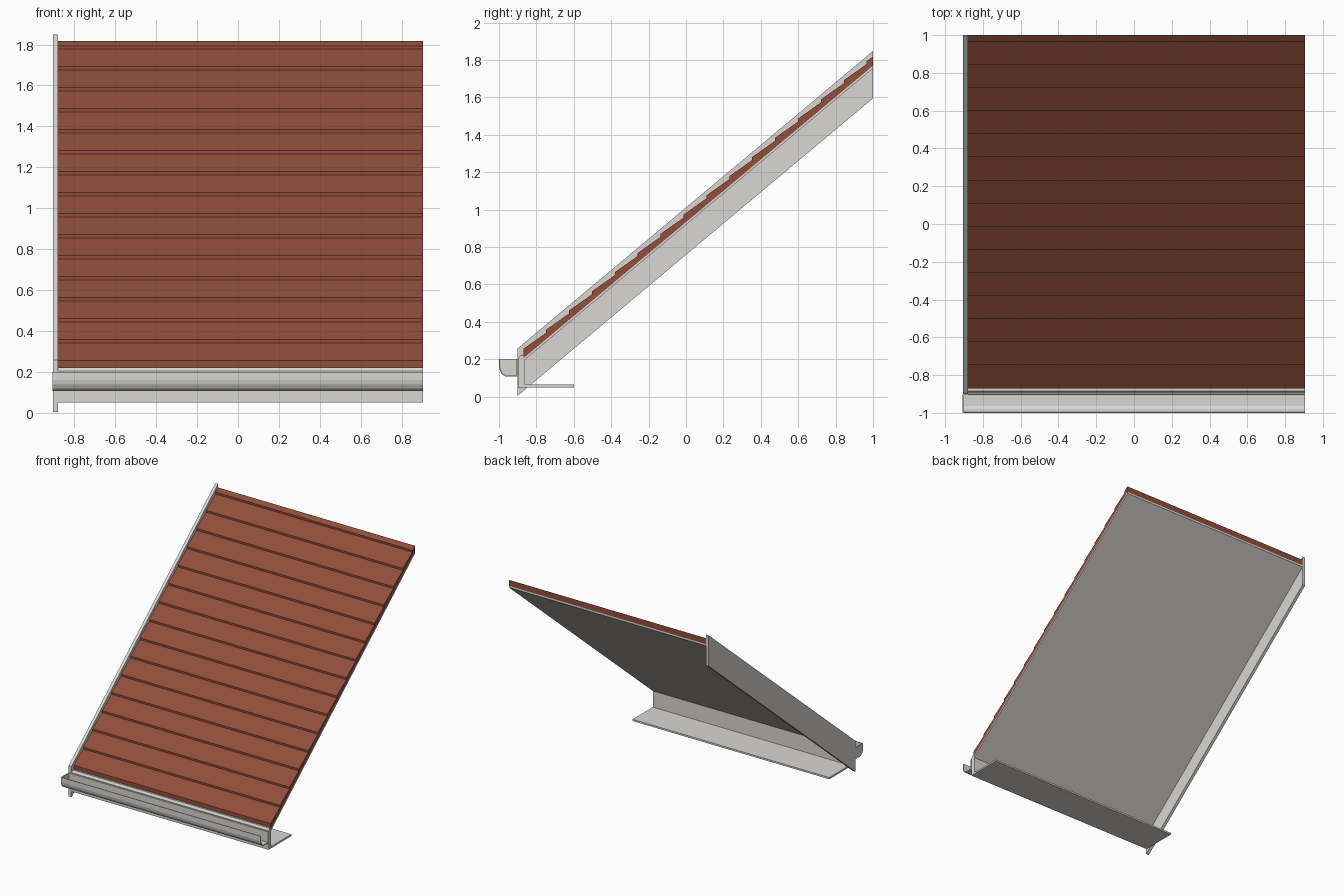
import bpy, bmesh, math

if "Cube" in bpy.data.objects:
    bpy.data.objects.remove(bpy.data.objects["Cube"])

X0, X1 = -0.905, 0.905      # overall width
XB = -0.88                  # inner face of the verge board
SLOPE = 0.837               # roof pitch, rise per unit run


def material(name, rgb):
    m = bpy.data.materials.new(name)
    m.diffuse_color = (*rgb, 1)
    m.use_nodes = True
    m.node_tree.nodes["Principled BSDF"].inputs["Base Color"].default_value = m.diffuse_color
    return m


TILE = material("terracotta", (0.285, 0.076, 0.043))
TRIM = material("off_white", (0.69, 0.68, 0.65))


def extrude(name, profile, x0, x1, mat):
    """Sweep a (y, z) outline along x into a closed solid."""
    bm = bmesh.new()
    face = bm.faces.new([bm.verts.new((x0, y, z)) for y, z in profile])
    out = bmesh.ops.extrude_face_region(bm, geom=[face])
    moved = [v for v in out["geom"] if isinstance(v, bmesh.types.BMVert)]
    bmesh.ops.translate(bm, verts=moved, vec=(x1 - x0, 0, 0))
    bmesh.ops.recalc_face_normals(bm, faces=bm.faces)
    me = bpy.data.meshes.new(name)
    bm.to_mesh(me)
    bm.free()
    me.materials.append(mat)
    ob = bpy.data.objects.new(name, me)
    bpy.context.collection.objects.link(ob)
    return ob


# Overlapping tile courses: stepped upper edge, straight underside
STEP, RISE, LIP = 0.1224, 0.1026, 0.016
tiles = [(1, 1.77), (-0.87, 0.205)]
for i in range(16):
    y, z = -0.87 + i * STEP, 0.255 + i * RISE
    tiles.append((y, z))
    y2 = min(y + STEP, 1)
    tiles.append((y2, z + (RISE - LIP) * (y2 - y) / STEP))
extrude("roof_tiles", tiles, XB, X1, TILE)

# Thin decking under the tiles
extrude("roof_deck", [(-0.87, 0.19), (-0.87, 0.205), (1, 1.77), (1, 1.755)], XB, X1, TRIM)

# Sloping verge board on the left edge
extrude("verge_board", [(-0.9, 0.005), (-0.9, 0.258), (1, 1.848), (1, 1.595)], X0, XB, TRIM)

# Fascia and soffit at the eaves
extrude("fascia", [(-0.897, 0.05), (-0.897, 0.205), (-0.885, 0.222), (-0.87, 0.222),
                   (-0.862, 0.2), (-0.862, 0.05)], XB, X1, TRIM)
extrude("soffit", [(-0.862, 0.05), (-0.862, 0.064), (-0.6, 0.064), (-0.6, 0.05)], XB, X1, TRIM)

# Open gutter: outer outline, then the same outline offset inwards
outer = [(-0.9, 0.2), (-0.9, 0.108), (-0.965, 0.108), (-0.983, 0.118), (-0.995, 0.138),
         (-1, 0.16), (-1, 0.2)]
inner = [(-0.994, 0.2), (-0.994, 0.16), (-0.989, 0.141), (-0.979, 0.123), (-0.964, 0.114),
         (-0.906, 0.114), (-0.906, 0.2)]
extrude("gutter", outer + inner, X0, X1, TRIM)
extrude("gutter_end_cap", outer, X0 - 0.002, X0 + 0.006, TRIM)
